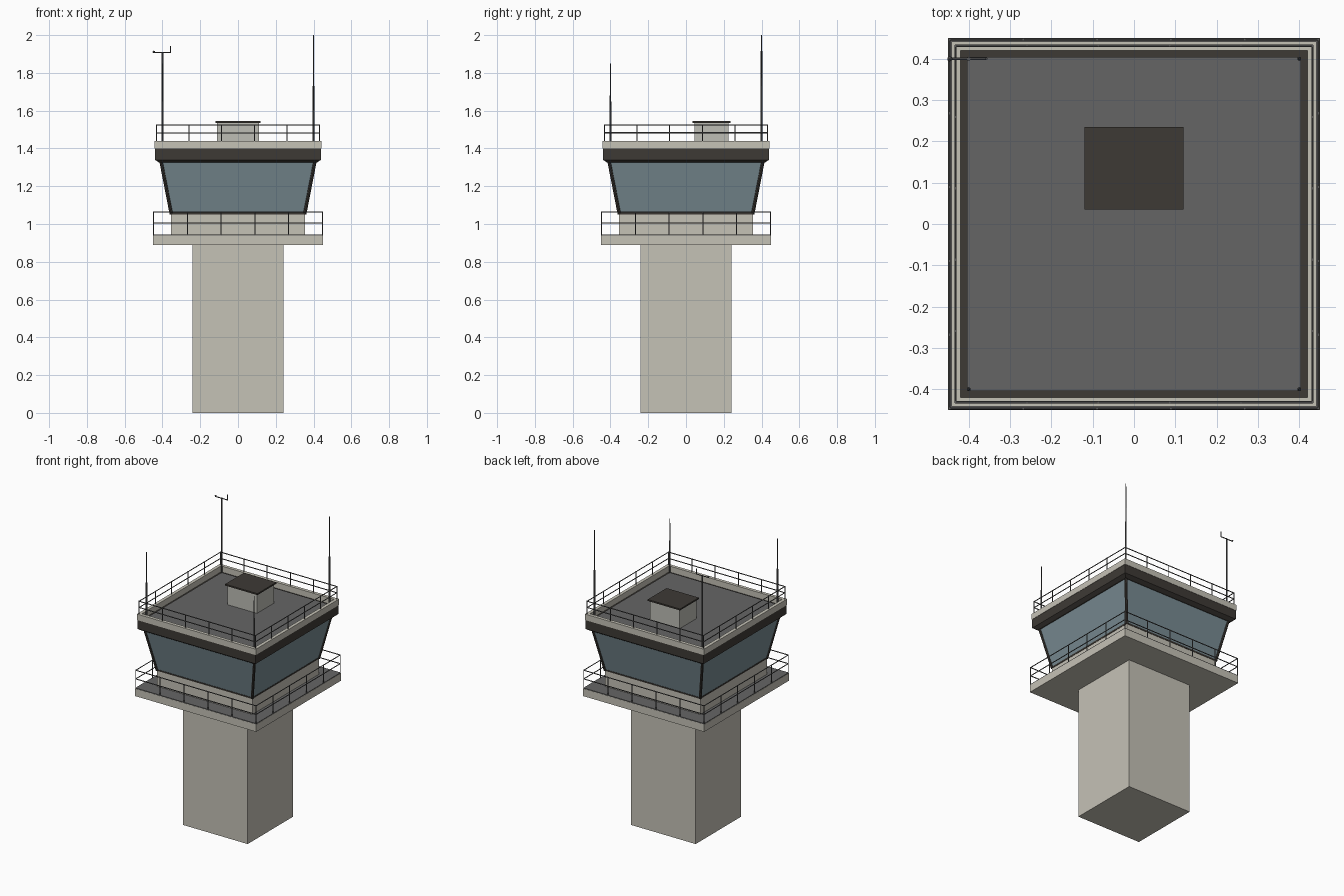
import bpy, bmesh
from mathutils import Vector

if "Cube" in bpy.data.objects:
    bpy.data.objects.remove(bpy.data.objects["Cube"])

def mat(name, r, g, b):
    m = bpy.data.materials.new(name)
    m.diffuse_color = (r, g, b, 1)
    m.use_nodes = True
    m.node_tree.nodes["Principled BSDF"].inputs["Base Color"].default_value = m.diffuse_color
    return m

CONCRETE = mat("concrete", .56, .54, .47)
GLASS = mat("glass", .19, .26, .29)
DARK = mat("dark_trim", .048, .042, .036)
ROOF = mat("roof_grey", .13, .13, .13)
METAL = mat("metal", .10, .10, .10)
HOUSE = mat("hatch_grey", .51, .51, .46)

def finish(name, bm, m):
    bmesh.ops.recalc_face_normals(bm, faces=bm.faces)
    me = bpy.data.meshes.new(name)
    bm.to_mesh(me)
    bm.free()
    me.materials.append(m)
    ob = bpy.data.objects.new(name, me)
    bpy.context.collection.objects.link(ob)
    return ob

def loft(name, profile, m, closed=False):
    """Square rings from (half width, z) pairs; capped unless the profile is closed."""
    bm = bmesh.new()
    rings = [[bm.verts.new((sx * h, sy * h, z)) for sx, sy in ((-1, -1), (1, -1), (1, 1), (-1, 1))]
             for h, z in profile]
    n = len(rings)
    for i in range(n if closed else n - 1):
        a, b = rings[i], rings[(i + 1) % n]
        for k in range(4):
            bm.faces.new((a[k], a[(k + 1) % 4], b[(k + 1) % 4], b[k]))
    if not closed:
        bm.faces.new(rings[0])
        bm.faces.new(rings[-1])
    return finish(name, bm, m)

def box(name, x0, x1, y0, y1, z0, z1, m):
    bm = bmesh.new()
    bmesh.ops.create_cube(bm, size=1)
    for v in bm.verts:
        v.co = ((x0 + x1) / 2 + v.co.x * (x1 - x0), (y0 + y1) / 2 + v.co.y * (y1 - y0),
                (z0 + z1) / 2 + v.co.z * (z1 - z0))
    return finish(name, bm, m)

def add_rod(bm, a, b, r, r2=None, sides=6):
    a, b = Vector(a), Vector(b)
    d = b - a
    res = bmesh.ops.create_cone(bm, cap_ends=True, segments=sides, radius1=r,
                                radius2=r if r2 is None else r2, depth=d.length)
    q = Vector((0, 0, 1)).rotation_difference(d)
    for v in res["verts"]:
        v.co = q @ v.co + (a + b) / 2

def railing(name, h, z0, levels, r=.003, bays=5):
    bm = bmesh.new()
    corners = [(-h, -h), (h, -h), (h, h), (-h, h)]
    for k in range(4):
        a, b = Vector(corners[k]), Vector(corners[(k + 1) % 4])
        for z in levels:
            add_rod(bm, (*a, z), (*b, z), r)
        for i in range(bays):
            p = a.lerp(b, i / bays)
            add_rod(bm, (*p, z0), (*p, levels[-1] + r), r)
    return finish(name, bm, METAL)

# Shaft, gallery and cab
loft("shaft", [(.24, 0), (.24, .89)], CONCRETE)
loft("gallery_slab", [(.45, .89), (.45, .94)], CONCRETE)
loft("gallery_floor", [(.449, .94), (.449, .945)], ROOF)
loft("cab_base_wall", [(.355, .94), (.355, 1.05)], CONCRETE)
loft("window_sill", [(.357, 1.05), (.358, 1.06)], DARK)
loft("cab_glass", [(.355, 1.055), (.41, 1.335)], GLASS)

# Sloping corner mullions
bm = bmesh.new()
for sx in (-1, 1):
    for sy in (-1, 1):
        add_rod(bm, (sx * .353, sy * .353, 1.052), (sx * .408, sy * .408, 1.335), .009, sides=8)
finish("corner_mullions", bm, DARK)

# Roof
loft("roof_fascia", [(.418, 1.325), (.44, 1.34), (.44, 1.40)], DARK)
loft("roof_parapet", [(.42, 1.40), (.442, 1.40), (.442, 1.44), (.42, 1.44)], CONCRETE, True)
loft("roof_deck", [(.405, 1.395), (.405, 1.406)], ROOF)

# Roof access hatch
box("roof_hatch", -.11, .11, .045, .225, 1.40, 1.537, HOUSE)
box("roof_hatch_lid", -.12, .12, .035, .235, 1.535, 1.545, DARK)

# Railings
railing("gallery_railing", .447, .94, (1.005, 1.063))
railing("roof_railing", .432, 1.44, (1.483, 1.525))

# Corner antennas
for name, x, y, top in (("antenna_back_right", .4, .4, 2.0),
                        ("antenna_front_left", -.4, -.4, 1.85),
                        ("antenna_front_right", .4, -.4, 1.77)):
    bm = bmesh.new()
    mid = 1.40 + (top - 1.40) * .55
    add_rod(bm, (x, y, 1.40), (x, y, mid), .005)
    add_rod(bm, (x, y, mid), (x, y, top), .004, .002)
    finish(name, bm, METAL)

# Wind instrument mast with crossarm, cup and vane
bm = bmesh.new()
add_rod(bm, (-.4, .4, 1.40), (-.4, .4, 1.91), .005)
add_rod(bm, (-.447, .4, 1.907), (-.357, .4, 1.907), .003)
add_rod(bm, (-.357, .4, 1.904), (-.357, .4, 1.942), .003)
res = bmesh.ops.create_icosphere(bm, subdivisions=1, radius=.007)
bmesh.ops.translate(bm, verts=res["verts"], vec=(-.446, .4, 1.911))
finish("wind_mast", bm, METAL)
